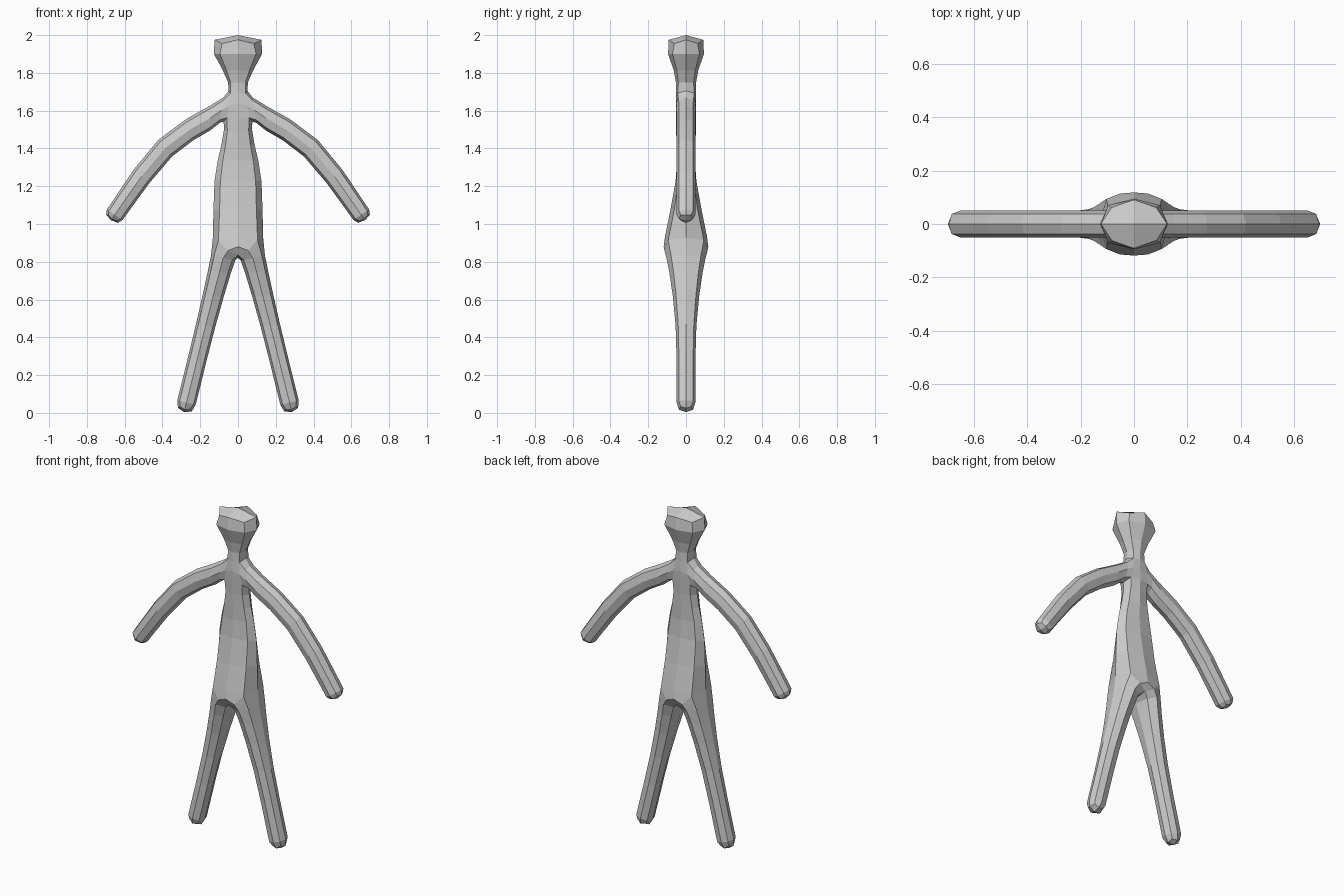
import bpy, bmesh

if "Cube" in bpy.data.objects:
    bpy.data.objects.remove(bpy.data.objects["Cube"])

# Flat control cage of the right half, as name: (x, half depth, z)
P = {
    "crown": (.185, .135, 2.0), "jaw": (.07, .055, 1.8), "neck": (.035, .052, 1.70),
    "sh_top": (.12, .05, 1.64), "sh_low": (.13, .05, 1.50), "armpit": (.065, .055, 1.57),
    "ribs": (.085, .05, 1.42), "waist": (.13, .045, 1.25), "hip": (.13, .12, .90),
    "crotch": (0, .115, .84),
    "thigh_out": (.155, .09, .77), "thigh_in": (.03, .09, .77),
}


def limb_ring(name, x, z, dx, dz, r=.05):
    """Pair of points across a limb running along (dx, dz)."""
    n = (dx * dx + dz * dz) ** .5
    nx, nz = -dz / n * r, dx / n * r
    P[name + "_out"] = (x + nx, .05, z + nz)
    P[name + "_in"] = (x - nx, .05, z - nz)


# Arm and leg stations
limb_ring("elbow", .387, 1.428, .42, -.42, .06)
limb_ring("wrist", .633, 1.078, .557, -.83)
limb_ring("hand", .672, 1.02, .557, -.83)
limb_ring("knee", .17, .47, .22, -.97)
limb_ring("ankle", .260, .105, .247, -.969)
limb_ring("foot", .285, .004, .247, -.969)

# Panels spanning both sides (head, neck, chest, belly)
spine = ["crown", "jaw", "neck", "armpit", "ribs", "waist", "hip"]
panels = [[(a, 1), (a, -1), (b, -1), (b, 1)] for a, b in zip(spine, spine[1:])]
panels.append([("hip", 1), ("hip", -1), ("crotch", 1)])

# Panels repeated left and right (shoulder, arm, leg)
half = [["neck", "sh_top", "sh_low", "armpit"],
        ["sh_top", "elbow_out", "elbow_in", "sh_low"],
        ["hip", "crotch", "thigh_in", "thigh_out"]]
for chain in (["elbow", "wrist", "hand"], ["thigh", "knee", "ankle", "foot"]):
    half += [[a + "_out", b + "_out", b + "_in", a + "_in"] for a, b in zip(chain, chain[1:])]
for s in (1, -1):
    panels += [[(n, s) for n in f] for f in half]

bm = bmesh.new()
cache = {}


def vert(name, side, front):
    x, d, z = P[name]
    key = (name, side if x else 1, front)
    if key not in cache:
        cache[key] = bm.verts.new((x * side, d * front, z))
    return cache[key]


# Front and back skins, then walls along the outline
for panel in panels:
    for front in (-1, 1):
        bm.faces.new([vert(n, s, front) for n, s in panel])
other = {v: cache[(k[0], k[1], -k[2])] for k, v in cache.items()}
rim = [e for e in bm.edges if len(e.link_faces) == 1 and e.verts[0].co.y < 0]
for e in rim:
    a, b = e.verts
    bm.faces.new([a, b, other[b], other[a]])
bmesh.ops.recalc_face_normals(bm, faces=bm.faces[:])

mesh = bpy.data.meshes.new("body")
bm.to_mesh(mesh)
bm.free()
body = bpy.data.objects.new("body", mesh)
bpy.context.collection.objects.link(body)

# One subdivision gives the eight-sided limbs, kept flat shaded
sub = body.modifiers.new("round", "SUBSURF")
sub.levels = sub.render_levels = 1
sub.use_limit_surface = False

grey = bpy.data.materials.new("plain grey")
grey.diffuse_color = (.6, .6, .6, 1)
grey.use_nodes = True
grey.node_tree.nodes["Principled BSDF"].inputs["Base Color"].default_value = grey.diffuse_color
mesh.materials.append(grey)
